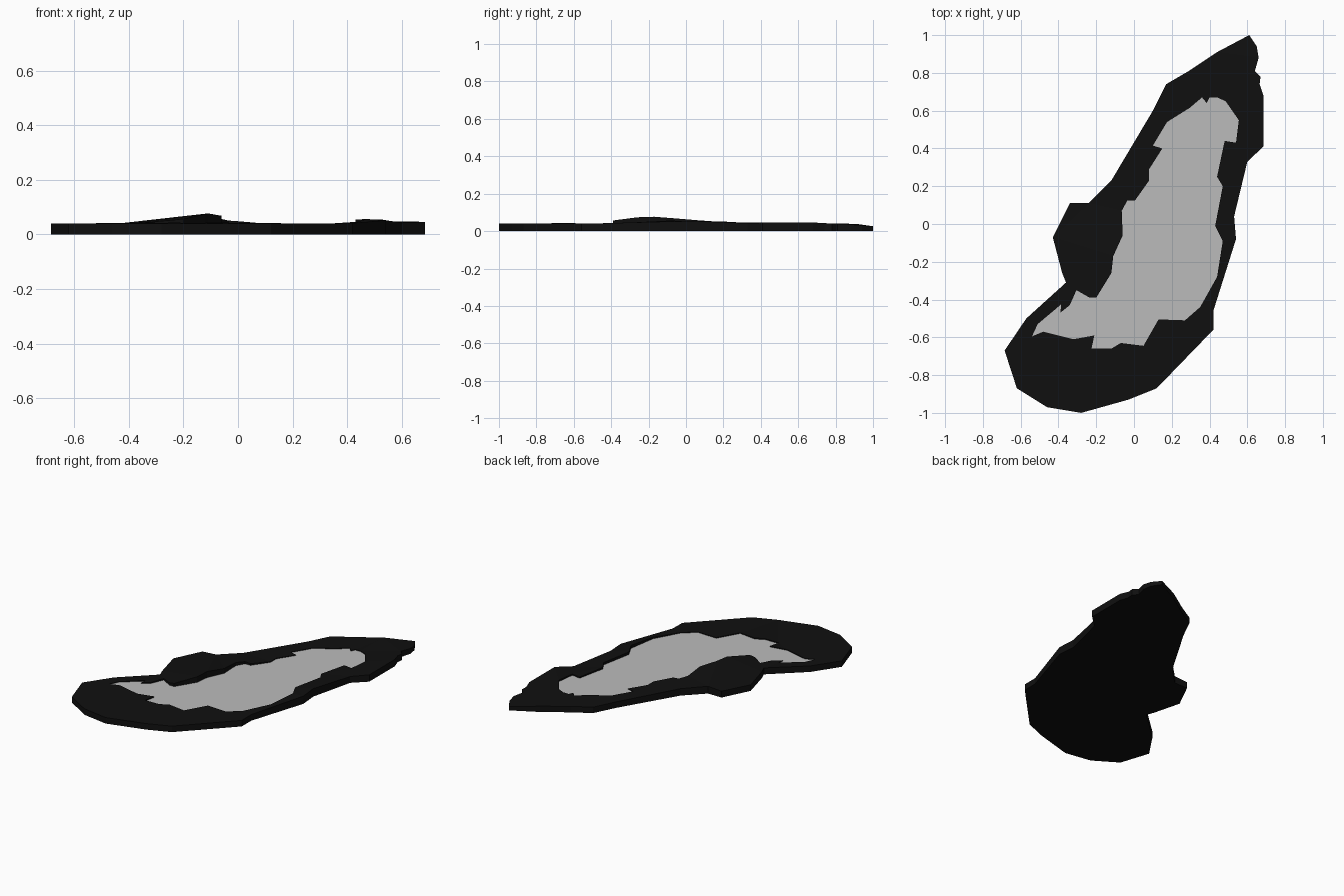
import bpy, bmesh
from math import exp
from mathutils import Vector

if "Cube" in bpy.data.objects:
    bpy.data.objects.remove(bpy.data.objects["Cube"])

LAKE_Z = 0.036

# outer coastline, clockwise from the tip
COAST = [(.61, 1), (.65, .94), (.66, .88), (.64, .81), (.67, .78), (.665, .74),
         (.685, .68), (.685, .41), (.60, .33), (.53, .04), (.54, -.08), (.42, -.46),
         (.42, -.56), (.12, -.87), (-.03, -.93), (-.28, -1), (-.46, -.97),
         (-.62, -.87), (-.685, -.67), (-.57, -.50), (-.36, -.31), (-.38, -.26),
         (-.43, -.07), (-.34, .11), (-.24, .11), (-.12, .23), (.10, .60),
         (.17, .74), (.29, .81), (.44, .91)]

# jagged inner shore, clockwise
SHORE = [(.36, .67), (.385, .64), (.40, .67), (.44, .67), (.485, .65), (.555, .55),
         (.54, .43), (.48, .44), (.44, .25), (.47, .20), (.43, -.01), (.47, -.09),
         (.44, -.28), (.35, -.44), (.27, -.51), (.13, -.505), (.05, -.645),
         (-.07, -.63), (-.12, -.66), (-.225, -.66), (-.21, -.59), (-.32, -.61),
         (-.48, -.57), (-.54, -.595), (-.51, -.53), (-.385, -.425), (-.39, -.47),
         (-.34, -.43), (-.305, -.35), (-.235, -.39), (-.20, -.39), (-.12, -.26),
         (-.11, -.17), (-.06, -.06), (-.065, .07), (-.035, .125), (.005, .125),
         (.08, .23), (.08, .29), (.15, .40), (.10, .415), (.175, .54), (.295, .615)]

# bumps in the land: centre x, y, widths, height
BUMPS = [(-.12, -.17, .16, .30, .037), (.48, 0, .10, .30, .018),
         (.68, .55, .15, .15, .013), (.61, 1, .12, .12, -.014)]


def height(x, y):
    return 0.04 + sum(h * exp(-((x - cx) / wx) ** 2 - ((y - cy) / wy) ** 2)
                      for cx, cy, wx, wy, h in BUMPS)


def loop(bm, pts, z=0.0):
    return [bm.verts.new((x, y, z)) for x, y in pts]


def wall(bm, a, b):
    n = len(a)
    for i in range(n):
        j = (i + 1) % n
        bm.faces.new((a[i], a[j], b[j], b[i]))


def finish(bm, name, colour):
    me = bpy.data.meshes.new(name)
    bm.to_mesh(me)
    bm.free()
    ob = bpy.data.objects.new(name, me)
    bpy.context.collection.objects.link(ob)
    mat = bpy.data.materials.new(name + "_colour")
    mat.diffuse_color = colour
    mat.use_nodes = True
    mat.node_tree.nodes["Principled BSDF"].inputs["Base Color"].default_value = mat.diffuse_color
    me.materials.append(mat)


# land: sloped ring with an outer cliff, inner bank and flat underside
bm = bmesh.new()
outer, inner = loop(bm, COAST), loop(bm, SHORE)
edges = [bm.edges.new((vs[i - 1], vs[i])) for vs in (outer, inner) for i in range(len(vs))]
bmesh.ops.triangle_fill(bm, edges=edges, use_beauty=True, normal=Vector((0, 0, 1)))
for v in outer + inner:
    v.co.z = height(v.co.x, v.co.y)
base = loop(bm, COAST)
wall(bm, outer, base)
bm.faces.new(base)
wall(bm, inner, loop(bm, SHORE, LAKE_Z))
bmesh.ops.recalc_face_normals(bm, faces=bm.faces)
finish(bm, "land_rim", (0.005, 0.005, 0.005, 1))

# flat pale middle
bm = bmesh.new()
bm.faces.new(loop(bm, SHORE, LAKE_Z)[::-1])
finish(bm, "inner_plain", (0.5, 0.5, 0.5, 1))
